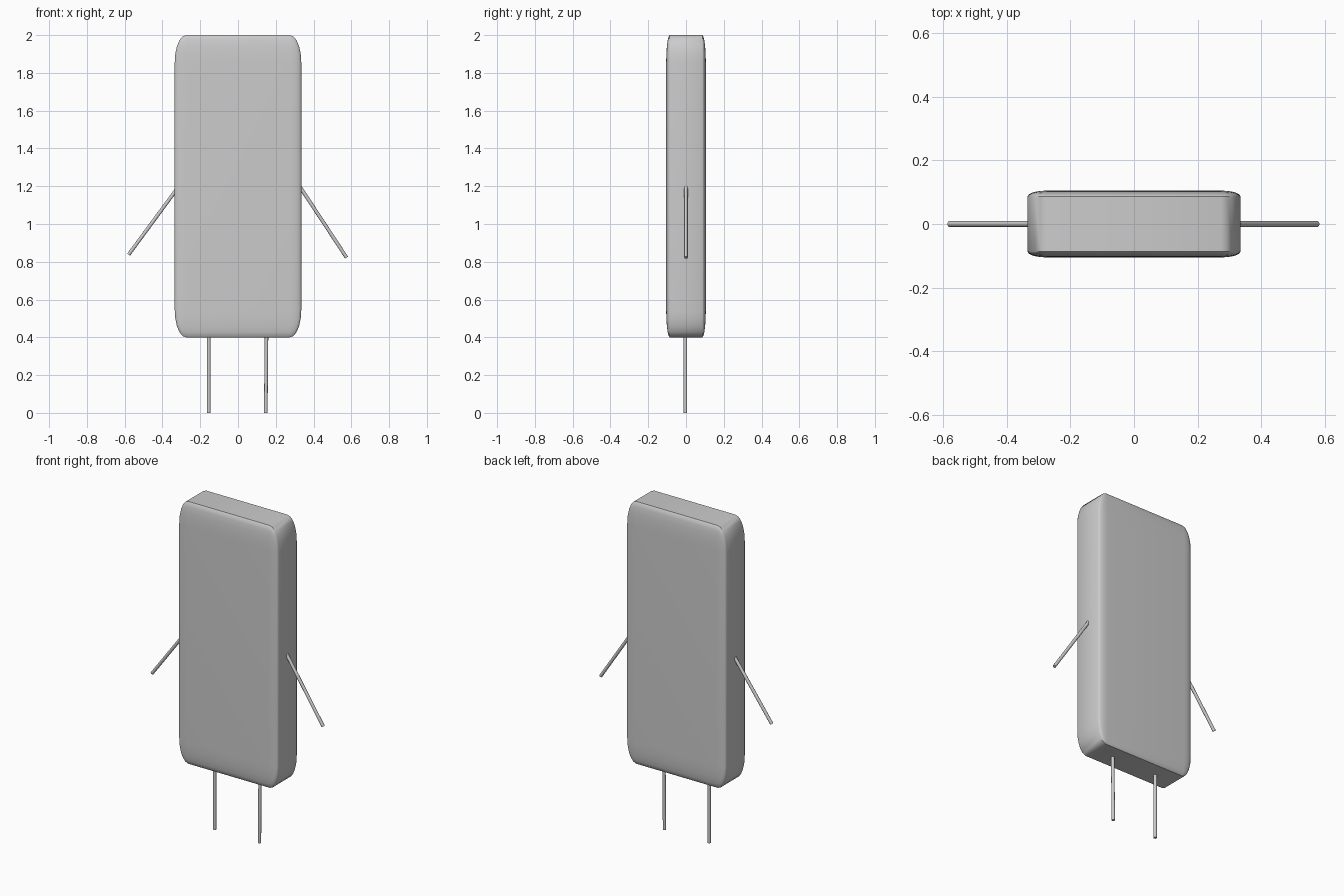
import bpy
import bmesh
from mathutils import Matrix, Vector

if "Cube" in bpy.data.objects:
    bpy.data.objects.remove(bpy.data.objects["Cube"])


def finish(name, bm, angle=0.6):
    mesh = bpy.data.meshes.new(name)
    bm.to_mesh(mesh)
    bm.free()
    obj = bpy.data.objects.new(name, mesh)
    bpy.context.collection.objects.link(obj)
    bpy.ops.object.select_all(action='DESELECT')
    obj.select_set(True)
    bpy.context.view_layer.objects.active = obj
    bpy.ops.object.shade_smooth_by_angle(angle=angle)
    return obj


def limb(name, start, end, radius=0.0095):
    """Thin round stick between two points."""
    a, b = Vector(start), Vector(end)
    axis = b - a
    bm = bmesh.new()
    bmesh.ops.create_cone(bm, cap_ends=True, segments=16, radius1=radius,
                          radius2=radius, depth=axis.length)
    turn = axis.to_track_quat('Z', 'Y').to_matrix().to_4x4()
    bm.transform(Matrix.Translation((a + b) / 2) @ turn)
    return finish(name, bm)


# Body: unit cube rounded first, then stretched so the rounding stretches too
bm = bmesh.new()
bmesh.ops.create_cube(bm, size=1)
bmesh.ops.bevel(bm, geom=bm.edges[:], offset=0.09, segments=5, profile=0.5,
                affect='EDGES', clamp_overlap=True)
bm.transform(Matrix.Translation((0, 0, 1.2)) @ Matrix.Diagonal((0.67, 0.21, 1.6, 1)))
finish("body", bm)

# Arms, slightly uneven, and legs
limb("left_arm", (-0.325, 0, 1.183), (-0.579, 0, 0.838))
limb("right_arm", (0.328, 0, 1.197), (0.575, 0, 0.822))
limb("left_leg", (-0.155, -0.003, 0.42), (-0.155, -0.003, 0))
limb("right_leg", (0.151, -0.003, 0.42), (0.147, -0.003, 0))
